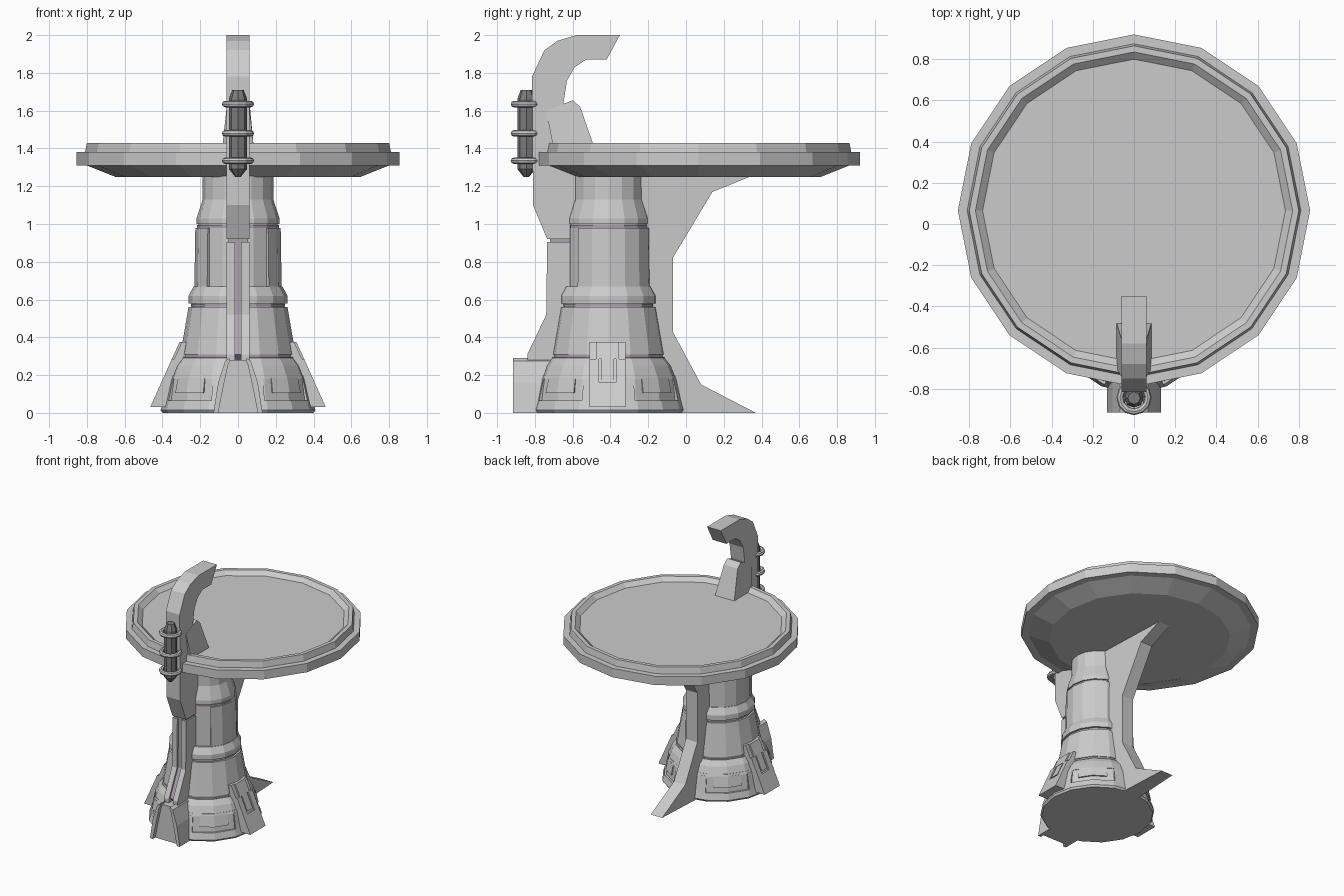
import bpy, bmesh, math

if "Cube" in bpy.data.objects:
    bpy.data.objects.remove(bpy.data.objects["Cube"])

CY = -0.41          # column axis
STEP = math.pi / 8  # 16-sided parts


def make(name, verts, faces, color=None):
    me = bpy.data.meshes.new(name)
    me.from_pydata(verts, [], faces)
    bm = bmesh.new()
    bm.from_mesh(me)
    bmesh.ops.remove_doubles(bm, verts=bm.verts, dist=1e-5)
    bmesh.ops.recalc_face_normals(bm, faces=bm.faces)
    bm.to_mesh(me)
    bm.free()
    ob = bpy.data.objects.new(name, me)
    bpy.context.collection.objects.link(ob)
    if color:
        mat = bpy.data.materials.get(color[0]) or bpy.data.materials.new(color[0])
        mat.diffuse_color = color[1]
        mat.use_nodes = True
        mat.node_tree.nodes["Principled BSDF"].inputs["Base Color"].default_value = mat.diffuse_color
        me.materials.append(mat)
    return ob


PURPLE = ("inlay_purple", (0.42, 0.37, 0.42, 1))
DARK = ("dark_core", (0.2, 0.2, 0.2, 1))


def lathe(name, prof, cy, n=16, color=None):
    """Revolve (r, z) points around a vertical axis and cap both ends."""
    verts = [(r * math.cos(2 * math.pi * i / n), cy + r * math.sin(2 * math.pi * i / n), z)
             for r, z in prof for i in range(n)]
    faces = [(j * n + i, j * n + (i + 1) % n, (j + 1) * n + (i + 1) % n, (j + 1) * n + i)
             for j in range(len(prof) - 1) for i in range(n)]
    faces += [tuple(range(n)), tuple(range((len(prof) - 1) * n, len(prof) * n))]
    return make(name, verts, faces, color)


def arc_panel(name, a0, a1, prof):
    """Sweep a closed (r, z) outline round part of the 16-sided column."""
    a0, a1 = math.radians(a0), math.radians(a1)
    k0, k1 = math.floor(a0 / STEP + 1e-6) + 1, math.ceil(a1 / STEP - 1e-6)
    angles = [a0] + [k * STEP for k in range(k0, k1)] + [a1]
    m, verts, faces = len(prof), [], []
    for a in angles:
        f = math.cos(STEP / 2) / math.cos(a % STEP - STEP / 2)
        verts += [(r * f * math.cos(a), CY + r * f * math.sin(a), z) for r, z in prof]
    for i in range(len(angles) - 1):
        faces += [(i * m + j, i * m + (j + 1) % m, (i + 1) * m + (j + 1) % m, (i + 1) * m + j)
                  for j in range(m)]
    faces += [tuple(range(m)), tuple(range(len(verts) - m, len(verts)))]
    return make(name, verts, faces)


def slab(name, pts, color=None):
    """Symmetric slab from a (y, z, half width) side outline."""
    n = len(pts)
    verts = [(s * w, y, z) for s in (1, -1) for y, z, w in pts]
    faces = [(i, (i + 1) % n, n + (i + 1) % n, n + i) for i in range(n)]
    faces += [tuple(range(n)), tuple(range(n, 2 * n))]
    return make(name, verts, faces, color)


def extrude_y(name, pts, y0, y1):
    """Extrude an (x, z) outline along y."""
    n = len(pts)
    verts = [(x, y, z) for y in (y0, y1) for x, z in pts]
    faces = [(i, (i + 1) % n, n + (i + 1) % n, n + i) for i in range(n)]
    return make(name, verts, faces + [tuple(range(n)), tuple(range(n, 2 * n))])


# Table top with a stepped rim and shallow recess
lathe("table_top", [(0.65, 1.25), (0.80, 1.31), (0.855, 1.31), (0.855, 1.38), (0.81, 1.38),
                    (0.80, 1.43), (0.77, 1.43), (0.735, 1.40)], 0.065)

# Stepped column
lathe("column", [(0.39, 0), (0.365, 0.18), (0.36, 0.2), (0.34, 0.25), (0.31, 0.29), (0.31, 0.295),
                 (0.295, 0.295), (0.295, 0.31), (0.305, 0.31), (0.262, 0.56), (0.245, 0.56),
                 (0.245, 0.58), (0.262, 0.58), (0.262, 0.62), (0.235, 0.67), (0.215, 0.67),
                 (0.215, 0.98), (0.21, 0.98), (0.21, 1.0), (0.22, 1.0), (0.22, 1.03),
                 (0.187, 1.13), (0.187, 1.27)], CY)
for i, (r, z) in enumerate([(0.299, 0.295), (0.25, 0.562), (0.217, 0.98)]):
    lathe(f"inlay_ring_{i}", [(r, z), (r, z + 0.015)], CY, color=PURPLE)

# Raised cover on each side of the column shaft
for a in (-45, 90):
    arc_panel("shaft_cover", a, a + 135, [(0.19, 0.65), (0.231, 0.67), (0.226, 0.98), (0.19, 0.98)])


# Base armour, leaving four U-shaped channels
def base_r(z):
    return 0.41 - 0.04 * z / 0.18


def base_block(name, a0, a1, z0, z1):
    arc_panel(name, a0, a1, [(0.3, z0), (base_r(z0), z0), (base_r(z1), z1), (0.3, z1)])


lathe("base_skirt", [(0.40, 0), (0.41, 0.015), (base_r(0.065), 0.065), (0.3, 0.065)], CY)
lathe("base_collar", [(0.3, 0.18), (base_r(0.18), 0.18), (0.362, 0.2), (0.3, 0.2)], CY)
for a in (45, 135, 225, 315):
    base_block("base_plate", a + 24, a + 66, 0.06, 0.185)
    base_block("base_tab", a - 16, a + 16, 0.105, 0.185)

# Rear fin, narrower at its outer edge
slab("rear_fin", [(-0.30, 1.255, 0.075), (0.35, 1.255, 0.05), (0.14, 1.17, 0.05), (-0.07, 0.82, 0.05),
                  (-0.07, 0.43, 0.05), (0.08, 0.15, 0.05), (0.37, 0.0, 0.05), (-0.10, 0.0, 0.075),
                  (-0.25, 0.43, 0.075), (-0.30, 0.82, 0.075)])

# Front spine: upper hook and a lower pair of rails with an inlay between
hook = [(-0.50, 0.92), (-0.735, 0.92), (-0.81, 1.1), (-0.815, 1.78), (-0.75, 1.92), (-0.68, 1.97),
        (-0.58, 2.0), (-0.35, 2.0), (-0.42, 1.87), (-0.53, 1.87), (-0.59, 1.83), (-0.63, 1.76),
        (-0.655, 1.6), (-0.66, 1.3), (-0.50, 1.25)]
slab("front_hook", [(y, z, 0.06) for y, z in hook])
rail = [(-0.735, 0.905), (-0.74, 0.52), (-0.84, 0.31), (-0.84, 0.0), (-0.50, 0.0), (-0.50, 0.905)]
for s in (1, -1):
    ob = slab("front_rail", [(y, z, 0.0215) for y, z in rail])
    ob.location.x = s * 0.0385
slab("front_inlay", [(y + 0.015 if y < -0.6 else y, z + (0.015 if z > 0.6 else 0), 0.05 if z > 0.6 else 0.017)
                     for y, z in [(-0.735, 0.905), (-0.735, 0.89)]] +
     [(-0.725, 0.52, 0.017), (-0.825, 0.31, 0.017), (-0.6, 0.1, 0.017), (-0.5, 0.92, 0.05)], PURPLE)

# Collar bracing the hook on the table
slab("hook_collar", [(-0.70, 1.39, 0.085), (-0.48, 1.39, 0.085), (-0.56, 1.62, 0.06),
                     (-0.60, 1.655, 0.06), (-0.74, 1.60, 0.062)])

# Flared front foot with side flanges
extrude_y("front_foot", [(-0.115, 0), (0.115, 0), (0.085, 0.15), (0.058, 0.26), (0.045, 0.28),
                         (-0.045, 0.28), (-0.058, 0.26), (-0.085, 0.15)], -0.885, -0.65)
for s in (1, -1):
    extrude_y("foot_flange", [(s * x, z) for x, z in
                              [(0.105, 0), (0.13, 0), (0.105, 0.16), (0.068, 0.275), (0.045, 0.29),
                               (0.042, 0.275), (0.052, 0.255), (0.075, 0.15)]], -0.915, -0.68)

# Core rod held by three rings
lathe("core_rod", [(0.015, 1.25), (0.047, 1.29), (0.047, 1.665), (0.03, 1.71)], -0.845, 8, DARK)
for z in (1.335, 1.48, 1.635):
    bpy.ops.mesh.primitive_torus_add(location=(0, -0.843, z), major_radius=0.068, minor_radius=0.017,
                                     major_segments=12, minor_segments=8)
    bpy.context.object.name = "rod_ring"

# Sloped side buttresses with a framed recess
for s in (1, -1):
    def slope(z):
        return 0.465 - (z - 0.03) * 0.155 / 0.345

    def buttress(name, y0, y1, z0, z1, out=0.0):
        extrude_y(name, [(s * x, z) for x, z in [(slope(z0) - 0.09, z0), (slope(z0) + out, z0),
                                                 (slope(z1) + out, z1), (slope(z1) - 0.09, z1)]], y0, y1)
    buttress("side_buttress", -0.51, -0.32, 0.03, 0.375, -0.012)
    buttress("buttress_top", -0.475, -0.355, 0.285, 0.375)
    buttress("buttress_foot", -0.51, -0.32, 0.03, 0.16)
    for y in (-0.51, -0.37):
        buttress("buttress_side", y, y + 0.05, 0.16, 0.285)
    buttress("buttress_tab", -0.448, -0.382, 0.175, 0.285, -0.003)
